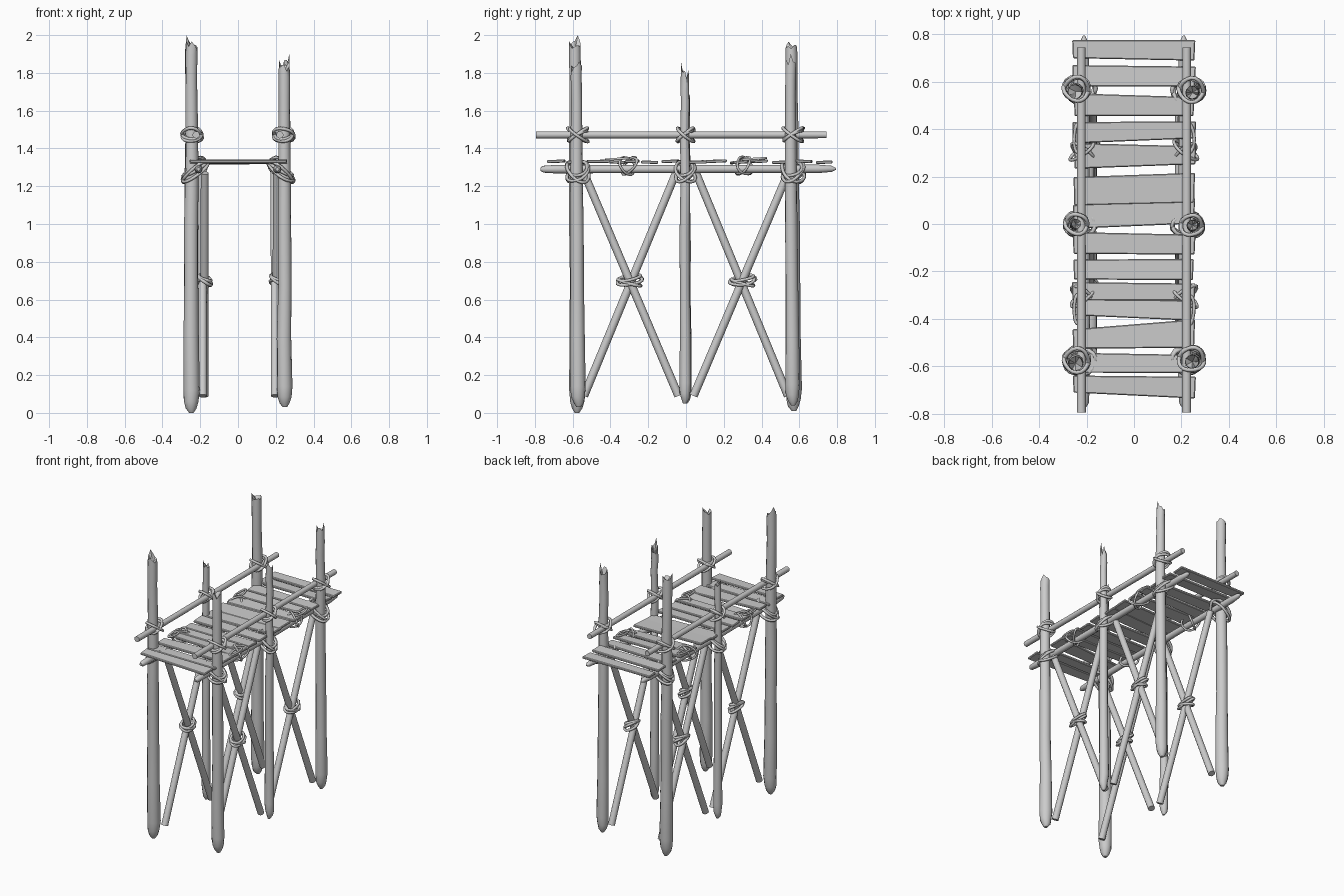
import bpy, bmesh, random
from math import sin, cos, pi, tau
from mathutils import Vector

if "Cube" in bpy.data.objects:
    bpy.data.objects.remove(bpy.data.objects["Cube"])

random.seed(7)


def finish(bm, name, smooth=True):
    bmesh.ops.recalc_face_normals(bm, faces=bm.faces)
    me = bpy.data.meshes.new(name)
    bm.to_mesh(me)
    bm.free()
    ob = bpy.data.objects.new(name, me)
    bpy.context.collection.objects.link(ob)
    bpy.ops.object.select_all(action='DESELECT')
    ob.select_set(True)
    bpy.context.view_layer.objects.active = ob
    if smooth:
        bpy.ops.object.shade_smooth_by_angle(angle=0.7)
    return ob


def pole(name, p0, p1, rings, sides=12, wobble=0.0, jag=0.0):
    """Round timber from p0 to p1; rings = (fraction, radius); jag splinters the top."""
    p0, p1 = Vector(p0), Vector(p1)
    axis = p1 - p0
    q = axis.to_track_quat('Z', 'Y')
    n = axis.normalized()
    bm = bmesh.new()
    loops = []
    for i, (t, r) in enumerate(rings):
        c = p0 + axis * t + Vector((random.uniform(-1, 1), random.uniform(-1, 1), 0)) * wobble
        loop = []
        for k in range(sides):
            a = tau * k / sides
            rr = r * (1 + wobble * 12 * random.uniform(-1, 1))
            loop.append(bm.verts.new(c + q @ Vector((rr * cos(a), rr * sin(a), 0))))
        loops.append(loop)
    if jag:
        tall = random.randrange(sides)
        for k, v in enumerate(loops[-1]):
            d = min((k - tall) % sides, (tall - k) % sides)
            if d:
                v.co -= n * jag * random.uniform(0.25, 0.55 + 0.07 * d)
    for a, b in zip(loops, loops[1:]):
        for k in range(sides):
            j = (k + 1) % sides
            bm.faces.new((a[k], a[j], b[j], b[k]))
    bm.faces.new(loops[0])
    if jag:
        tip = bm.verts.new(p1 - n * jag * 0.9)
        for k in range(sides):
            bm.faces.new((loops[-1][k], loops[-1][(k + 1) % sides], tip))
    else:
        bm.faces.new(loops[-1])
    return finish(bm, name)


def rope(name, loops, r=0.009):
    """Closed rope loops, each a list of points."""
    cu = bpy.data.curves.new(name, 'CURVE')
    cu.dimensions = '3D'
    cu.bevel_depth = r
    cu.bevel_resolution = 1
    for pts in loops:
        s = cu.splines.new('POLY')
        s.points.add(len(pts) - 1)
        for p, co in zip(s.points, pts):
            p.co = (*co, 1)
        s.use_cyclic_u = True
        s.use_smooth = True
    ob = bpy.data.objects.new(name, cu)
    bpy.context.collection.objects.link(ob)
    bpy.ops.object.select_all(action='DESELECT')
    ob.select_set(True)
    bpy.context.view_layer.objects.active = ob
    bpy.ops.object.convert(target='MESH')


def ring(c, u, v, n=20):
    """Slightly uneven ellipse round c with half axes u and v."""
    c, u, v = Vector(c), Vector(u), Vector(v)
    ph = random.uniform(0, tau)
    out = []
    for k in range(n):
        a = tau * k / n
        s = 1 + 0.06 * sin(3 * a + ph)
        out.append(c + u * cos(a) * s + v * sin(a) * s)
    return out


# upright posts: side, y, bottom, top, thickness, splinter depth
posts = [(-1, -0.575, 0.0, 2.0, 1.0, 0.09), (1, -0.57, 0.03, 1.86, 0.95, 0.07),
         (-1, 0.0, 0.05, 1.71, 0.68, 0.06), (1, -0.005, 0.05, 1.86, 0.72, 0.13),
         (-1, 0.57, 0.01, 1.965, 1.0, 0.06), (1, 0.565, 0.04, 1.90, 0.9, 0.12)]
for i, (s, y, z0, z1, k, jag) in enumerate(posts):
    x = s * 0.246
    h = z1 - z0
    prof = [(0, 0.012), (0.012, 0.028), (0.03, 0.038), (0.06, 0.043), (0.2, 0.040),
            (0.35, 0.037), (0.5, 0.037), (0.65, 0.035), (0.78, 0.033), (0.88, 0.031),
            (1 - jag / h * 1.15, 0.031), (1, 0.030)]
    pole(f"post_{i+1}", (x, y, z0), (x, y - (0.012 if abs(y) > .1 else 0), z1),
         [(t, r * k) for t, r in prof], wobble=0.0025, jag=jag)

for s, side in ((-1, "left"), (1, "right")):
    # hand rail and deck beam
    pole(f"{side}_hand_rail", (s * 0.222, -0.795, 1.472), (s * 0.222, 0.745, 1.472),
         [(0, 0.019), (1, 0.018)])
    pole(f"{side}_deck_beam", (s * 0.208, -0.77, 1.29), (s * 0.21, 0.795, 1.292),
         [(0, 0.009), (0.01, 0.018), (0.05, 0.022), (0.3, 0.021), (0.5, 0.022),
          (0.7, 0.021), (0.94, 0.022), (0.985, 0.016), (1, 0.004)], wobble=0.0012)
    # crossed braces with a lashing at each crossing
    bx = -0.182 if s < 0 else 0.2
    for m, bay in ((-1, "front"), (1, "rear")):
        pole(f"{side}_{bay}_brace_a", (bx - 0.004, m * 0.54, 0.09), (bx - 0.006, m * 0.045, 1.29),
             [(0, 0.022), (1, 0.021)])
        pole(f"{side}_{bay}_brace_b", (bx + 0.004, m * 0.04, 0.09), (bx + 0.006, m * 0.54, 1.27),
             [(0, 0.022), (1, 0.021)])
        rope(f"{side}_{bay}_brace_lashing",
             [ring((bx + 0.006, m * 0.3, 0.70), (0.032, 0, -0.022), (0, 0.066, 0.008)),
              ring((bx + 0.006, m * 0.3, 0.69), (0.034, 0, -0.006), (0, 0.058, -0.016)),
              ring((bx + 0.006, m * 0.3, 0.715), (0.031, 0, -0.012), (0, 0.056, 0.010))])
        # ties holding the planks to the beam
        rope(f"{side}_{bay}_deck_tie",
             [ring((s * 0.215, m * 0.3, 1.308), (s * 0.048, 0.03, 0), (0, 0.025, 0.044)),
              ring((s * 0.217, m * 0.31, 1.308), (s * 0.050, -0.035, -0.01), (0, -0.02, 0.044)),
              ring((s * 0.235, m * 0.36, 1.345), (0.018, 0.0, 0), (0, 0.06, 0.004))], 0.007)

# rope lashings where posts meet the rail and the beam
for i, (s, y, *_, k, jag) in enumerate(posts):
    w = 0.049 if abs(y) > 0.1 else 0.042
    c = (s * 0.242, y, 1.472)
    rope(f"rail_lashing_{i+1}",
         [ring(c, (w + 0.002, 0, 0.008), (0, w, 0.034)),
          ring(c, (w + 0.004, 0, -0.008), (0, w, -0.034)),
          ring(c, (w, 0, 0.004), (0, w - 0.003, 0.022))])
    c = (s * 0.228, y, 1.275)
    rope(f"beam_lashing_{i+1}",
         [ring(c, (s * 0.066, 0, -0.042), (0, w + 0.008, 0.026)),
          ring(c, (s * 0.062, 0, -0.046), (0, w + 0.010, -0.026)),
          ring((s * 0.226, y, 1.292), (s * 0.062, 0, -0.035), (0, w, 0.012))])

# deck planks: left centre, left half width, right centre, right half width
planks = [(0.737, 0.038, 0.732, 0.043), (0.625, 0.045, 0.622, 0.042),
          (0.503, 0.048, 0.495, 0.040), (0.385, 0.045, 0.397, 0.036),
          (0.287, 0.054, 0.290, 0.038), (0.138, 0.060, 0.153, 0.063),
          (0.030, 0.050, 0.056, 0.054), (-0.080, 0.046, -0.087, 0.042),
          (-0.192, 0.042, -0.192, 0.045), (-0.283, 0.038, -0.287, 0.036),
          (-0.347, 0.038, -0.366, 0.042), (-0.485, 0.041, -0.462, 0.060),
          (-0.585, 0.042, -0.590, 0.038), (-0.675, 0.036, -0.690, 0.046)]
for i, (yl, wl, yr, wr) in enumerate(planks):
    bm = bmesh.new()
    x0, x1 = -0.26 + random.uniform(0, 0.01), 0.26 - random.uniform(0, 0.012)
    roll = random.uniform(-0.07, 0.07)
    z = 1.327 + 0.005 * (i % 2)
    corners = [(x0, yl - wl, z - roll * wl), (x1, yr - wr, z - roll * wr),
               (x1 + 0.004, yr + wr, z + roll * wr), (x0 - 0.003, yl + wl, z + roll * wl)]
    lo = [bm.verts.new((a, b, c - 0.008)) for a, b, c in corners]
    hi = [bm.verts.new((a, b, c + 0.008)) for a, b, c in corners]
    bm.faces.new(lo)
    bm.faces.new(hi)
    for k in range(4):
        j = (k + 1) % 4
        bm.faces.new((lo[k], lo[j], hi[j], hi[k]))
    bmesh.ops.bevel(bm, geom=bm.edges[:], offset=0.004, segments=1, affect='EDGES')
    finish(bm, f"deck_plank_{i+1}", smooth=False)
